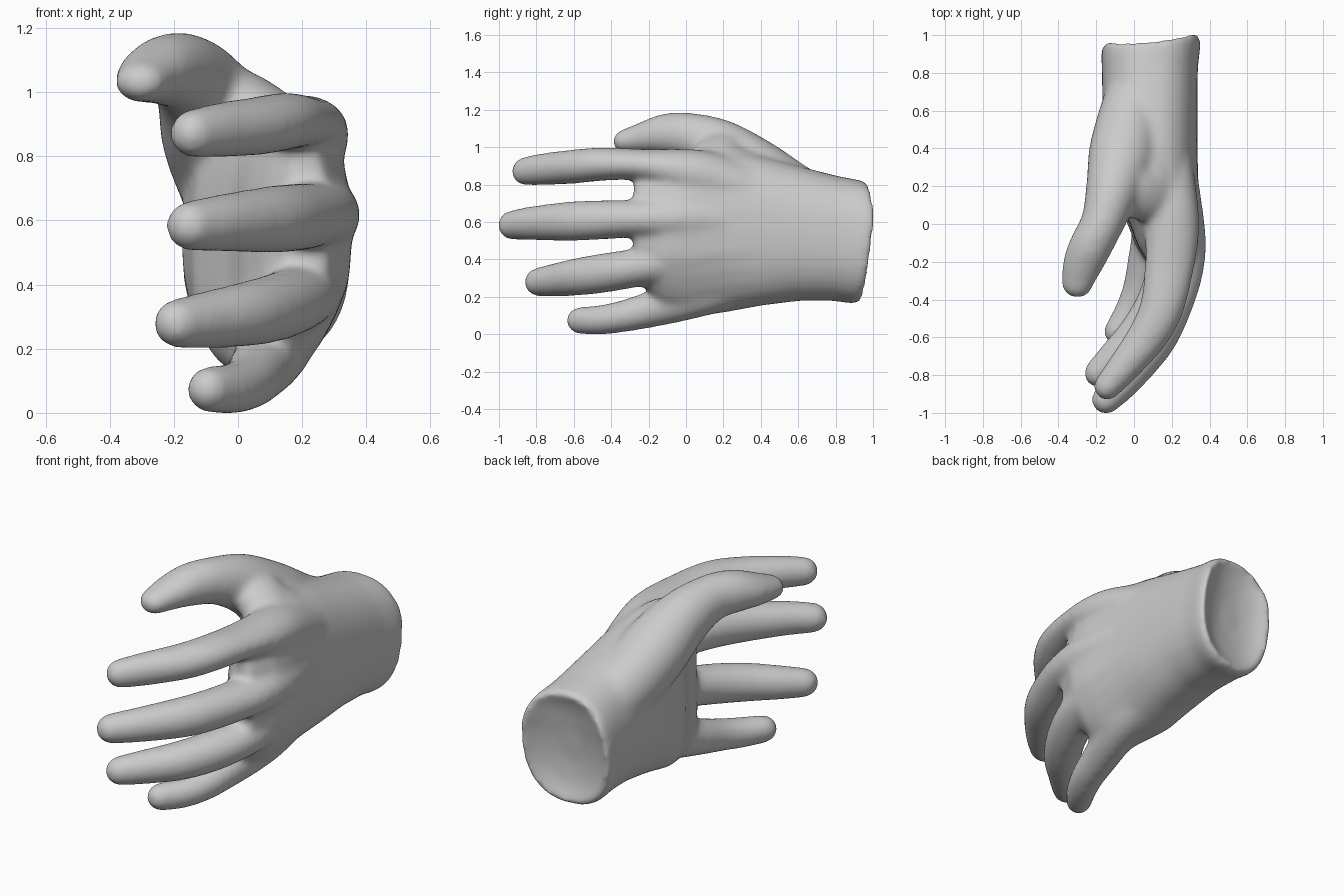
import bpy
import bmesh
import math
from mathutils import Vector

default_cube = bpy.data.objects.get("Cube")
if default_cube:
    bpy.data.objects.remove(default_cube, do_unlink=True)

SIDES = 28
STEPS = 6
UP = Vector((0, 0, 1))
bm = bmesh.new()


def signed_power(value, exponent):
    return math.copysign(abs(value) ** exponent, value)


def make_ring(center, side, up, half_side, half_up, roundness=1.0):
    """Closed ring of vertices; roundness below one gives a squarer outline."""
    verts = []
    for i in range(SIDES):
        angle = math.tau * i / SIDES
        across = signed_power(math.cos(angle), roundness) * half_side
        along = signed_power(math.sin(angle), roundness) * half_up
        verts.append(bm.verts.new(center + side * across + up * along))
    return verts


def skin(rings):
    """Join successive rings with quads and cap both ends."""
    for first, second in zip(rings, rings[1:]):
        for i in range(SIDES):
            j = (i + 1) % SIDES
            bm.faces.new((first[i], first[j], second[j], second[i]))
    bm.faces.new(rings[0][::-1])
    bm.faces.new(rings[-1])


def spline(points):
    """Smooth interpolation through points of any dimension."""
    rows = [Vector(p) for p in points]
    rows = [rows[0] * 2 - rows[1]] + rows + [rows[-1] * 2 - rows[-2]]
    samples = []
    for a, b, c, d in zip(rows, rows[1:], rows[2:], rows[3:]):
        for k in range(STEPS):
            t = k / STEPS
            samples.append((b * 2 + (c - a) * t
                            + (a * 2 - b * 5 + c * 4 - d) * t ** 2
                            + (b * 3 - a - c * 3 + d) * t ** 3) / 2)
    samples.append(rows[-2])
    return samples


def digit(points):
    """Tapered tube with a domed tip; each point is x, y, z, half width, half height."""
    samples = spline(points)
    centers = [Vector(s[:3]) for s in samples]
    rings = []
    for i, sample in enumerate(samples):
        before = centers[max(i - 1, 0)]
        after = centers[min(i + 1, len(centers) - 1)]
        direction = (after - before).normalized()
        side = direction.cross(UP).normalized()
        up = side.cross(direction)
        rings.append(make_ring(centers[i], side, up, sample[3], sample[4]))
    tip = samples[-1]
    reach = (tip[3] + tip[4]) / 2
    for k in range(1, 6):
        angle = math.pi / 2 * k / 5.3
        shrink = math.cos(angle)
        rings.append(make_ring(centers[-1] + direction * reach * math.sin(angle),
                               side, up, tip[3] * shrink, tip[4] * shrink))
    skin(rings)


def palm(sections):
    """Palm and wrist; each section is y, centre x, centre z, half width, half height."""
    rings = []
    for y, cx, cz, half_x, half_z in sections:
        ring = make_ring(Vector((cx, y, cz)), Vector((1, 0, 0)), UP, half_x, half_z, 0.85)
        slant = max(0, (y - 0.6) / 0.35)
        curl = min(1, max(0, (0.4 - y) / 0.4))
        for v in ring:
            # The wrist end leans, and falls back again near its top
            lean = 0.1 * (v.co.x - 0.09) + 0.12 * (v.co.z - 0.5)
            v.co.y += slant * (lean - 0.25 * max(0, v.co.z - 0.65))
            # The little finger side folds inward
            v.co.x -= curl * 0.25 * max(0, cz - 0.1 - v.co.z)
        rings.append(ring)
    skin(rings)


# Palm, wrist and the hollow at the wrist end
palm([
    (-0.29, 0.215, 0.57, 0.07, 0.25), (-0.22, 0.195, 0.56, 0.118, 0.32),
    (-0.12, 0.185, 0.53, 0.168, 0.39), (0, 0.165, 0.535, 0.19, 0.44),
    (0.2, 0.1, 0.56, 0.242, 0.437), (0.4, 0.08, 0.56, 0.257, 0.4),
    (0.6, 0.085, 0.545, 0.252, 0.36), (0.8, 0.085, 0.52, 0.254, 0.335),
    (0.92, 0.09, 0.5, 0.264, 0.332), (0.957, 0.09, 0.5, 0.258, 0.324),
    (0.965, 0.09, 0.5, 0.243, 0.307), (0.943, 0.09, 0.5, 0.222, 0.285),
    (0.91, 0.09, 0.5, 0.16, 0.21), (0.89, 0.09, 0.5, 0.08, 0.1),
])

# Index finger
digit([(0.12, 0.45, 0.735, 0.17, 0.135), (0.18, 0.12, 0.842, 0.157, 0.138),
       (0.2, -0.05, 0.882, 0.147, 0.118), (0.187, -0.24, 0.912, 0.132, 0.086),
       (0.148, -0.45, 0.917, 0.118, 0.09), (0.075, -0.6, 0.904, 0.108, 0.092),
       (-0.055, -0.77, 0.889, 0.088, 0.087), (-0.14, -0.87, 0.878, 0.074, 0.078)])

# Middle finger
digit([(0.14, 0.45, 0.58, 0.16, 0.13), (0.215, 0.1, 0.62, 0.145, 0.13),
       (0.25, -0.1, 0.625, 0.132, 0.12), (0.24, -0.27, 0.625, 0.126, 0.102),
       (0.185, -0.47, 0.618, 0.114, 0.106), (0.105, -0.64, 0.61, 0.107, 0.106),
       (-0.04, -0.83, 0.6, 0.091, 0.092), (-0.147, -0.94, 0.59, 0.079, 0.08)])

# Ring finger
digit([(0.12, 0.45, 0.46, 0.16, 0.13), (0.185, 0.1, 0.42, 0.14, 0.12),
       (0.205, -0.1, 0.398, 0.127, 0.115), (0.18, -0.27, 0.364, 0.12, 0.104),
       (0.12, -0.43, 0.337, 0.11, 0.106), (0.025, -0.58, 0.315, 0.103, 0.102),
       (-0.1, -0.71, 0.297, 0.089, 0.09), (-0.189, -0.8, 0.286, 0.077, 0.078)])

# Little finger
digit([(0.09, 0.45, 0.34, 0.15, 0.13), (0.115, 0.12, 0.24, 0.125, 0.125),
       (0.098, -0.05, 0.184, 0.11, 0.112), (0.062, -0.22, 0.134, 0.098, 0.096),
       (0.028, -0.36, 0.1, 0.09, 0.085), (-0.025, -0.48, 0.082, 0.082, 0.08),
       (-0.09, -0.58, 0.08, 0.071, 0.074)])

# Thumb with the fleshy pad at its base
digit([(0.02, 0.72, 0.65, 0.155, 0.17), (-0.025, 0.52, 0.765, 0.175, 0.18),
       (-0.06, 0.35, 0.883, 0.182, 0.177), (-0.11, 0.17, 1.005, 0.147, 0.153),
       (-0.165, 0, 1.068, 0.117, 0.125), (-0.225, -0.12, 1.075, 0.115, 0.112),
       (-0.27, -0.22, 1.06, 0.108, 0.09), (-0.302, -0.33, 1.04, 0.084, 0.066)])

# Web of skin between thumb and index finger
digit([(-0.12, 0.22, 0.99, 0.14, 0.125), (0, 0.17, 0.968, 0.145, 0.112),
       (0.1, 0.13, 0.918, 0.14, 0.1), (0.17, 0.1, 0.88, 0.1, 0.08)])

# Muscle filling the back of the hand between thumb and index finger
digit([(0.04, 0.58, 0.73, 0.15, 0.14), (0.05, 0.4, 0.81, 0.16, 0.15),
       (0.07, 0.22, 0.9, 0.14, 0.12)])

bmesh.ops.recalc_face_normals(bm, faces=bm.faces)
rough_mesh = bpy.data.meshes.new("hand")
bm.to_mesh(rough_mesh)
bm.free()
hand = bpy.data.objects.new("hand", rough_mesh)
bpy.context.collection.objects.link(hand)

# Fuse the overlapping parts into one soft skin
fuse = hand.modifiers.new("fuse", 'REMESH')
fuse.mode = 'VOXEL'
fuse.voxel_size = 0.014
soften = hand.modifiers.new("soften", 'SMOOTH')
soften.factor = 0.5
soften.iterations = 30
depsgraph = bpy.context.evaluated_depsgraph_get()
skin_mesh = bpy.data.meshes.new_from_object(hand.evaluated_get(depsgraph))
hand.modifiers.clear()
hand.data = skin_mesh
bpy.data.meshes.remove(rough_mesh)
skin_mesh.name = "hand"

# Centre the hand and stand it on the ground
lows = [min(v.co[a] for v in skin_mesh.vertices) for a in range(3)]
highs = [max(v.co[a] for v in skin_mesh.vertices) for a in range(3)]
base = Vector(((lows[0] + highs[0]) / 2, (lows[1] + highs[1]) / 2, lows[2]))
for v in skin_mesh.vertices:
    v.co -= base

# Single plain grey
grey = bpy.data.materials.new("plain grey")
grey.use_nodes = True
colour = (0.6, 0.6, 0.6, 1)
grey.diffuse_color = colour
grey.node_tree.nodes["Principled BSDF"].inputs["Base Color"].default_value = colour
skin_mesh.materials.clear()
skin_mesh.materials.append(grey)
for polygon in skin_mesh.polygons:
    polygon.use_smooth = True
